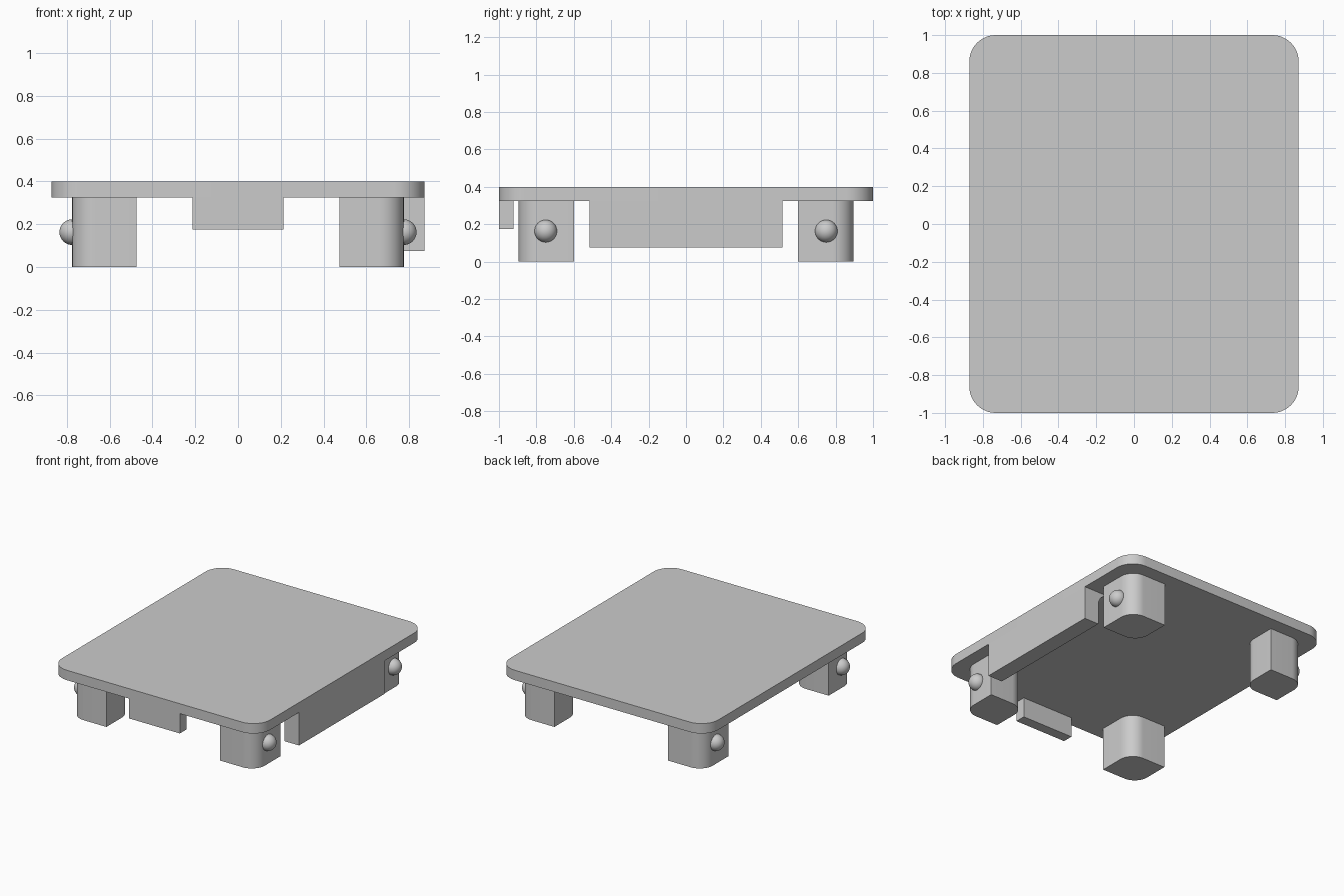
import bpy
from math import radians, sin, cos

cube = bpy.data.objects.get("Cube")
if cube:
    bpy.data.objects.remove(cube, do_unlink=True)

grey = bpy.data.materials.new("plain grey")
grey.use_nodes = True
grey.diffuse_color = (0.6, 0.6, 0.6, 1)
grey.node_tree.nodes["Principled BSDF"].inputs["Base Color"].default_value = (0.6, 0.6, 0.6, 1)

UNDER = 0.325
TOP = 0.4


def arc(cx, cy, r, start, end, steps=12):
    angles = [radians(start + (end - start) * i / steps) for i in range(steps + 1)]
    return [(cx + r * cos(a), cy + r * sin(a)) for a in angles]


def rounded_rect(x0, x1, y0, y1, radii):
    """Counter-clockwise outline; radii run from the +x+y corner round."""
    points = []
    corners = [(x1, y1, -1, -1), (x0, y1, 1, -1), (x0, y0, 1, 1), (x1, y0, -1, 1)]
    for i, ((x, y, sx, sy), r) in enumerate(zip(corners, radii)):
        points += arc(x + sx * r, y + sy * r, r, 90 * i, 90 * i + 90) if r else [(x, y)]
    return points


def prism(name, outline, low, high, place=lambda u, v, w: (u, v, w)):
    """Extrude a counter-clockwise outline between two levels."""
    n = len(outline)
    verts = [place(u, v, w) for w in (low, high) for u, v in outline]
    faces = [tuple(reversed(range(n))), tuple(range(n, 2 * n))]
    faces += [(i, (i + 1) % n, n + (i + 1) % n, n + i) for i in range(n)]
    mesh = bpy.data.meshes.new(name)
    mesh.from_pydata(verts, [], faces)
    obj = bpy.data.objects.new(name, mesh)
    bpy.context.collection.objects.link(obj)
    finish(obj)


def finish(obj):
    obj.data.materials.append(grey)
    bpy.ops.object.select_all(action='DESELECT')
    obj.select_set(True)
    bpy.context.view_layer.objects.active = obj
    bpy.ops.object.shade_smooth_by_angle(angle=radians(30))


# Top plate with rounded corners
prism("top_plate", rounded_rect(-0.872, 0.872, -1, 1, [0.14] * 4), UNDER, TOP)

# Legs, rounded on the outer and inner corners, each with a side knob
for sy, end in ((-1, "front"), (1, "back")):
    for sx, side in ((1, "left"), (-1, "right")):
        x0, x1 = sorted((sx * 0.475, sx * 0.775))
        y0, y1 = sorted((sy * 0.6, sy * 0.895))
        radii = [0.11, 0, 0.11, 0] if sx == sy else [0, 0.11, 0, 0.11]
        prism(f"{end}_{side}_leg", rounded_rect(x0, x1, y0, y1, radii), 0, UNDER)
        bpy.ops.mesh.primitive_uv_sphere_add(segments=32, ring_count=16, radius=0.06,
                                             location=(sx * 0.775, sy * 0.75, 0.163))
        knob = bpy.context.object
        knob.name = f"{end}_{side}_knob"
        finish(knob)

# Front hanging flap
prism("front_flap", rounded_rect(-0.213, 0.213, -1, -0.922, [0] * 4), 0.175, UNDER)

# Side skirt with a fillet where it meets the plate
inner, r = 0.752, 0.1
skirt = [(0.872, 0.075), (0.872, UNDER)] + arc(inner - r, UNDER - r, r, 90, 0) + [(inner, 0.075)]
prism("side_skirt", skirt, -0.515, 0.515, lambda u, v, w: (u, -w, v))
